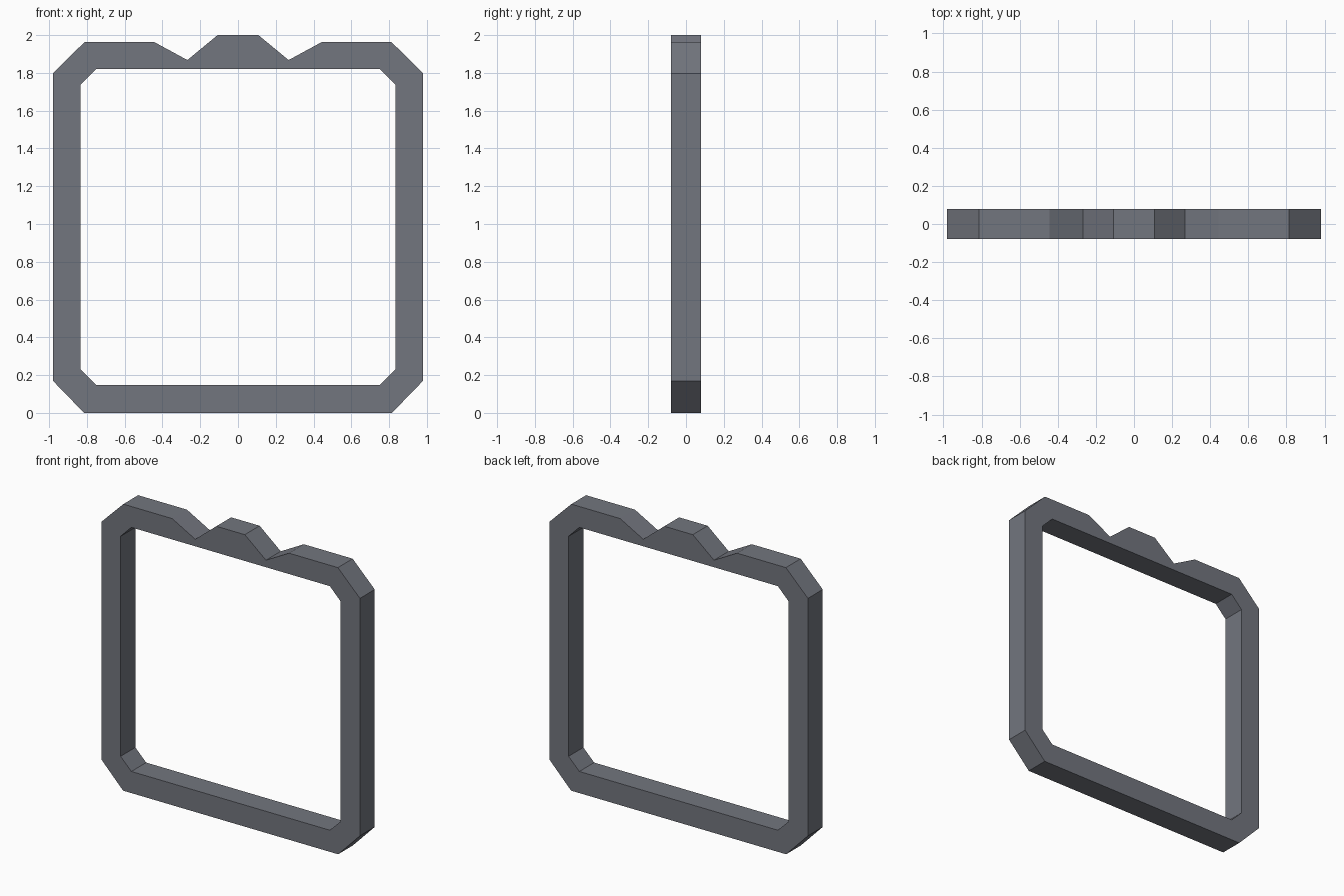
import bpy, bmesh
from mathutils import Vector

if "Cube" in bpy.data.objects:
    bpy.data.objects.remove(bpy.data.objects["Cube"])

DEPTH = 0.16

# Right half of each outline, from bottom to top
OUTER = [(0.815, 0), (0.98, 0.17), (0.98, 1.797), (0.813, 1.963),
         (0.443, 1.963), (0.268, 1.868), (0.108, 2.0)]
INNER = [(0.752, 0.148), (0.834, 0.23), (0.834, 1.737), (0.752, 1.82)]

mat = bpy.data.materials.new("slate grey")
mat.diffuse_color = (0.17, 0.18, 0.21, 1)
mat.use_nodes = True
mat.node_tree.nodes["Principled BSDF"].inputs["Base Color"].default_value = mat.diffuse_color


def add_loop(bm, half):
    """Mirror a half outline into a closed ring of edges."""
    pts = half + [(-x, z) for x, z in reversed(half)]
    vs = [bm.verts.new((x, -DEPTH / 2, z)) for x, z in pts]
    return [bm.edges.new((vs[i - 1], vs[i])) for i in range(len(vs))]


# Square frame with chamfered corners and a notched crest
bm = bmesh.new()
edges = add_loop(bm, OUTER) + add_loop(bm, INNER)
bmesh.ops.triangle_fill(bm, use_beauty=True, edges=edges, normal=Vector((0, -1, 0)))
ext = bmesh.ops.extrude_face_region(bm, geom=bm.faces[:], use_keep_orig=True)
bmesh.ops.translate(bm, vec=(0, DEPTH, 0),
                    verts=[g for g in ext["geom"] if isinstance(g, bmesh.types.BMVert)])
bmesh.ops.recalc_face_normals(bm, faces=bm.faces[:])

mesh = bpy.data.meshes.new("notched_frame")
bm.to_mesh(mesh)
bm.free()
mesh.materials.append(mat)
frame = bpy.data.objects.new("notched_frame", mesh)
bpy.context.collection.objects.link(frame)
